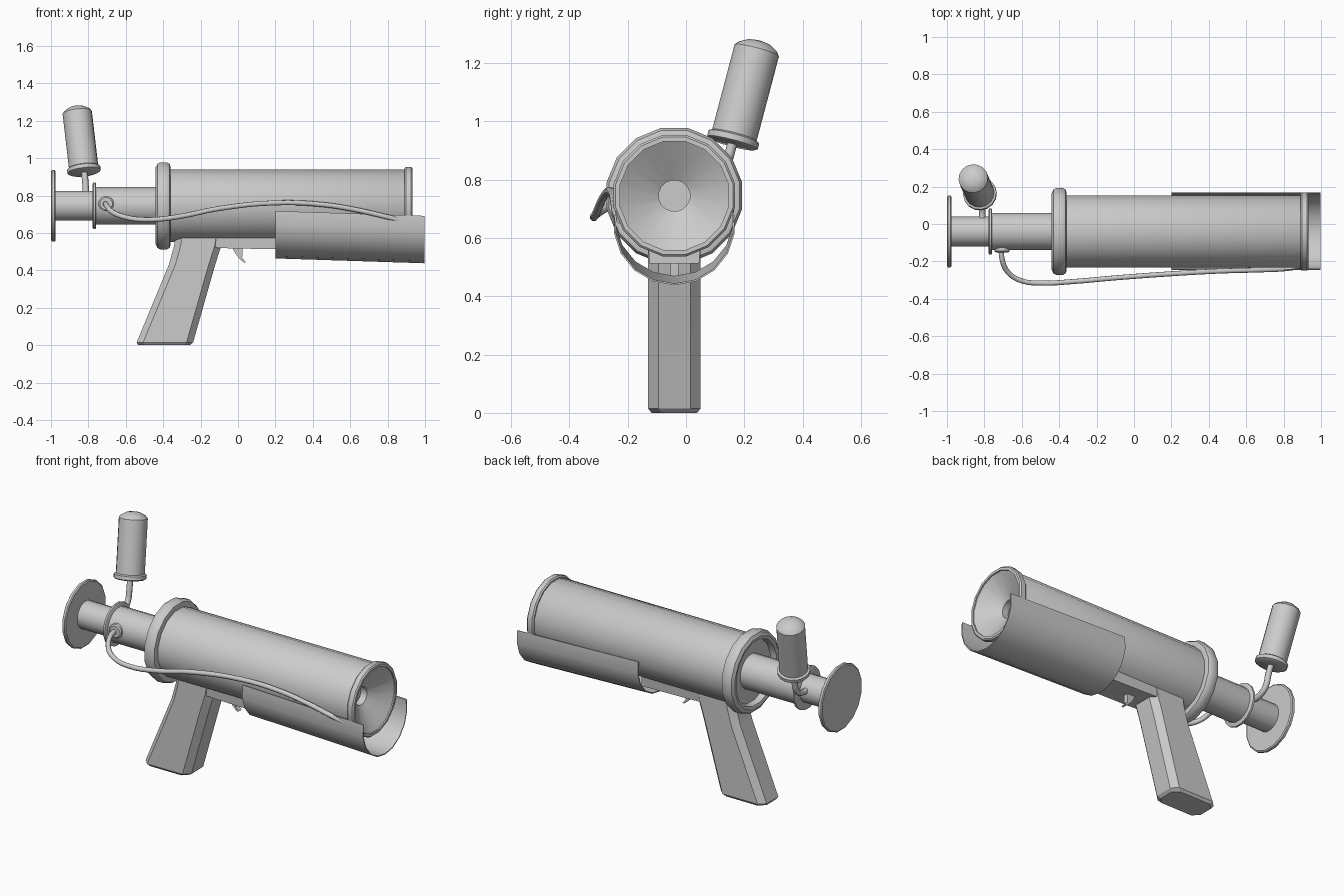
import bpy, bmesh, math
from mathutils import Vector

if "Cube" in bpy.data.objects:
    bpy.data.objects.remove(bpy.data.objects["Cube"])

CY, CZ = -0.04, 0.745   # common axis of barrel and tubes


def finish(name, bm, angle=35):
    bmesh.ops.recalc_face_normals(bm, faces=bm.faces)
    me = bpy.data.meshes.new(name)
    bm.to_mesh(me)
    bm.free()
    ob = bpy.data.objects.new(name, me)
    bpy.context.collection.objects.link(ob)
    bpy.ops.object.select_all(action='DESELECT')
    ob.select_set(True)
    bpy.context.view_layer.objects.active = ob
    bpy.ops.object.shade_smooth_by_angle(angle=math.radians(angle))
    return ob


def loft(name, rings, caps=True, loop=False, closed=True, angle=35):
    bm = bmesh.new()
    vs = [[bm.verts.new(p) for p in r] for r in rings]
    n = len(vs[0])
    pairs = list(zip(vs, vs[1:])) + ([(vs[-1], vs[0])] if loop else [])
    for a, b in pairs:
        for i in range(n if closed else n - 1):
            j = (i + 1) % n
            bm.faces.new((a[i], a[j], b[j], b[i]))
    if caps and not loop:
        bm.faces.new(vs[0])
        bm.faces.new(vs[-1])
    return finish(name, bm, angle)


def lathe(name, profile, origin=(0, CY, CZ), axis=(1, 0, 0), sides=16, **kw):
    # profile: (distance along axis, radius)
    q = Vector((1, 0, 0)).rotation_difference(Vector(axis))
    o = Vector(origin)
    rings = []
    for d, r in profile:
        rings.append([o + q @ Vector((d, r * math.cos(t), r * math.sin(t)))
                      for t in (2 * math.pi * (i + .5) / sides for i in range(sides))])
    return loft(name, rings, **kw)


def pipe(name, points, radius):
    cu = bpy.data.curves.new(name, 'CURVE')
    cu.dimensions = '3D'
    cu.bevel_depth = radius
    cu.bevel_resolution = 2
    cu.resolution_u = 4
    cu.use_fill_caps = True
    sp = cu.splines.new('BEZIER')
    sp.bezier_points.add(len(points) - 1)
    for b, p in zip(sp.bezier_points, points):
        b.co = p
        b.handle_left_type = b.handle_right_type = 'AUTO'
    ob = bpy.data.objects.new(name, cu)
    bpy.context.collection.objects.link(ob)
    return ob


# Barrel with its dished muzzle and small central bore
lathe("barrel", [(-0.40, 0.197), (0.915, 0.197), (0.925, 0.19), (0.84, 0.054), (0.80, 0.054)])
lathe("muzzle_ring", [(0.89, 0.19), (0.89, 0.205), (0.897, 0.212), (0.926, 0.212),
                      (0.933, 0.205), (0.933, 0.19)], caps=False, loop=True)
# Rounded rear collar
lathe("rear_collar", [(-0.40, 0.185), (-0.435, 0.192), (-0.44, 0.21), (-0.43, 0.23), (-0.415, 0.237),
                      (-0.38, 0.237), (-0.365, 0.228), (-0.36, 0.21), (-0.365, 0.19)],
      caps=False, loop=True)

# Rear tube, flange, plunger rod and end disc
lathe("rear_tube", [(-0.765, 0.102), (-0.38, 0.102)])
lathe("tube_flange", [(-0.777, 0.120), (-0.773, 0.126), (-0.762, 0.126), (-0.758, 0.120)])
lathe("plunger_rod", [(-0.98, 0.081), (-0.70, 0.081)])
lathe("end_disc", [(-0.999, 0.188), (-0.994, 0.195), (-0.98, 0.195), (-0.975, 0.188)])

# Half-round shroud below the barrel, tipped slightly downwards
def shroud_ring(x, cz):
    a0, a1 = math.radians(167), math.radians(373)
    ts = [a0 + (a1 - a0) * i / 10 for i in range(11)]
    out = [(x, CY + 0.209 * math.cos(t), cz + 0.207 * math.sin(t)) for t in ts]
    inn = [(x, CY + 0.203 * math.cos(t), cz + 0.201 * math.sin(t)) for t in reversed(ts)]
    return out + inn


loft("lower_shroud", [shroud_ring(0.2, 0.671), shroud_ring(0.997, 0.645)])


# Grip: chamfered section lofted downwards
def grip_ring(x0, x1, z, inset=0.0):
    x0, x1, w, c = x0 + inset, x1 - inset, 0.09 - inset, 0.035
    return [(x0 + c, CY - w, z), (x1 - c, CY - w, z), (x1, CY - w + c, z), (x1, CY + w - c, z),
            (x1 - c, CY + w, z), (x0 + c, CY + w, z), (x0, CY + w - c, z), (x0, CY - w + c, z)]


loft("grip", [grip_ring(-0.545, -0.245, 0.0, 0.012), grip_ring(-0.542, -0.24, 0.015),
              grip_ring(-0.37, -0.122, 0.43), grip_ring(-0.342, -0.09, 0.53),
              grip_ring(-0.335, -0.082, 0.58)], angle=25)


# Receiver plate and trigger
def plate_ring(x, z):
    return [(x, CY - 0.09, 0.58), (x, CY - 0.085, z), (x, CY + 0.085, z), (x, CY + 0.09, 0.58)]


loft("receiver_plate", [plate_ring(-0.3, 0.53), plate_ring(-0.05, 0.518), plate_ring(0.26, 0.512)])
trigger = [(-0.035, 0.025, 0.53), (-0.018, 0.025, 0.497), (0.003, 0.022, 0.467),
           (0.032, 0.042, 0.441)]
loft("trigger", [[(a, CY - 0.014, z), (b, CY - 0.014, z + (0.003 if z < 0.45 else 0)),
                  (b, CY + 0.014, z + (0.003 if z < 0.45 else 0)), (a, CY + 0.014, z)]
                 for a, b, z in trigger])

# Crank stem and tilted handle
AX = Vector((-0.042, 0.095, 0.36)).normalized()
BASE = Vector((-0.822, 0.158, 0.922))
pipe("crank_stem", [(-0.81, 0.0, 0.765), (-0.812, 0.075, 0.77), (-0.813, 0.122, 0.80),
                    BASE - AX * 0.05, BASE + AX * 0.02], 0.017)
lathe("handle_base", [(0, 0.08), (0.006, 0.09), (0.026, 0.09), (0.032, 0.08)], BASE, AX)
lathe("handle", [(0.01, 0.079), (0.335, 0.079), (0.348, 0.068), (0.364, 0.04), (0.369, 0.01)],
      BASE, AX)

# Side port with the cable running forward into the shroud
lathe("cable_port", [(0, 0.042), (0.055, 0.042), (0.062, 0.034)], (-0.705, -0.09, 0.757),
      (0, -1, 0), sides=12)
pipe("cable", [(-0.71, -0.12, 0.757), (-0.705, -0.19, 0.75), (-0.672, -0.26, 0.712),
               (-0.60, -0.304, 0.684), (-0.5, -0.316, 0.671), (-0.33, -0.308, 0.685),
               (-0.1, -0.288, 0.731), (0.2, -0.266, 0.761), (0.45, -0.252, 0.752),
               (0.65, -0.246, 0.72), (0.82, -0.238, 0.68), (0.9, -0.225, 0.662)], 0.014)
